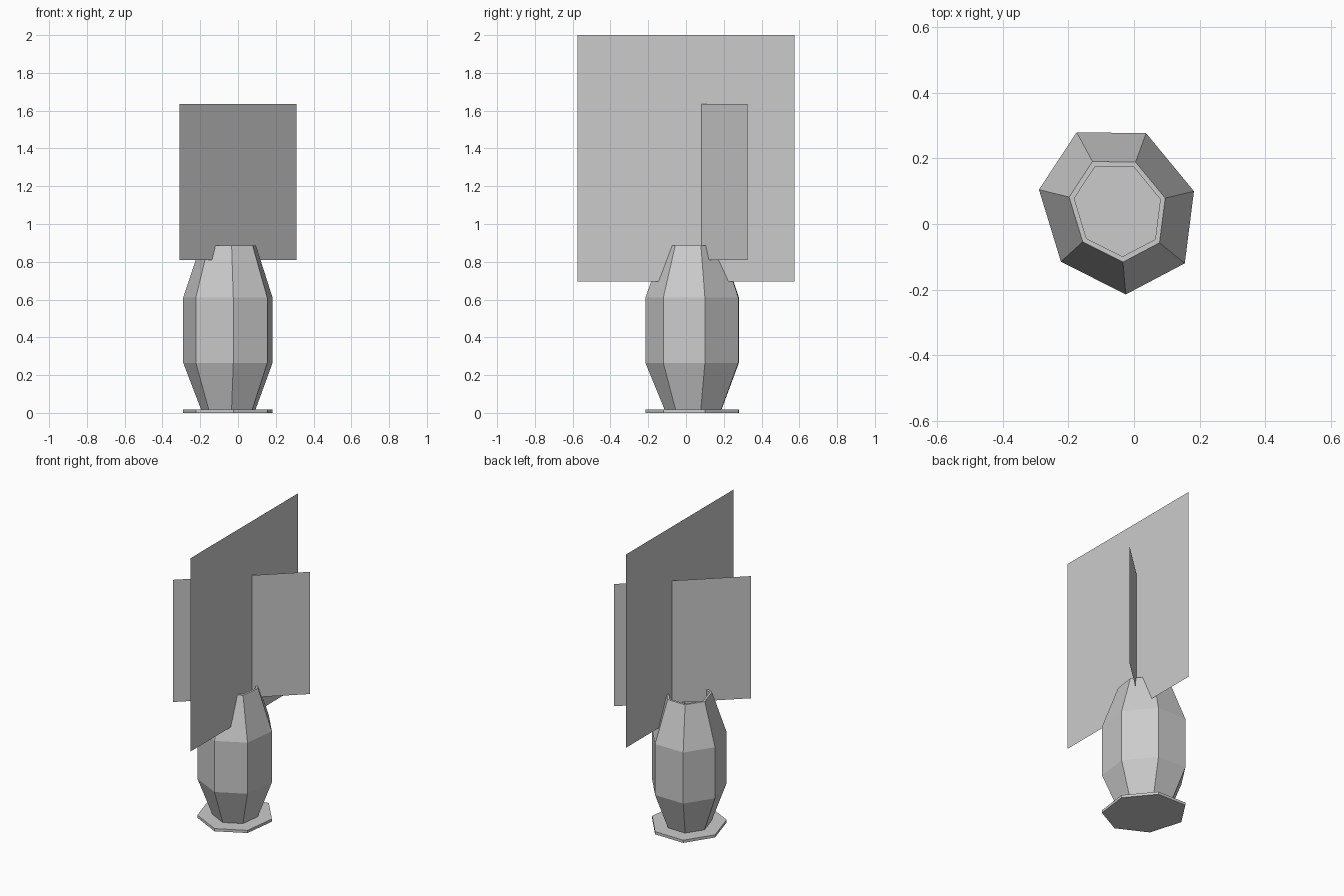
import bpy, bmesh

cube = bpy.data.objects.get("Cube")
if cube:
    bpy.data.objects.remove(cube, do_unlink=True)

grey = bpy.data.materials.new("plain_grey")
grey.use_nodes = True
grey.diffuse_color = (0.6, 0.6, 0.6, 1)
bsdf = next(n for n in grey.node_tree.nodes if n.type == 'BSDF_PRINCIPLED')
bsdf.inputs["Base Color"].default_value = grey.diffuse_color

# Seven-sided outline shared by the vase and its foot
CENTRE = (-0.048, 0.045)
OUTLINE = [(0.183, 0.1), (0.037, 0.277), (-0.175, 0.28), (-0.29, 0.105),
           (-0.223, -0.115), (-0.025, -0.215), (0.155, -0.12)]


def finish(name, bm):
    mesh = bpy.data.meshes.new(name)
    bm.to_mesh(mesh)
    bm.free()
    mesh.materials.append(grey)
    obj = bpy.data.objects.new(name, mesh)
    bpy.context.collection.objects.link(obj)
    return obj


def loft(name, profile):
    """Stack scaled copies of the outline, given as (scale, height), and cap both ends."""
    bm = bmesh.new()
    rings = []
    for scale, z in profile:
        rings.append([bm.verts.new((CENTRE[0] + (x - CENTRE[0]) * scale,
                                    CENTRE[1] + (y - CENTRE[1]) * scale, z))
                      for x, y in OUTLINE])
    n = len(OUTLINE)
    for low, high in zip(rings, rings[1:]):
        for i in range(n):
            j = (i + 1) % n
            bm.faces.new((low[i], low[j], high[j], high[i]))
    bm.faces.new(rings[0][::-1])
    bm.faces.new(rings[-1])
    return finish(name, bm)


def card(name, start, end, bottom, top):
    """Upright flat sheet between two ground points."""
    bm = bmesh.new()
    corners = [(*start, bottom), (*end, bottom), (*end, top), (*start, top)]
    bm.faces.new([bm.verts.new(c) for c in corners])
    return finish(name, bm)


# Foot plate
loft("vase_foot", [(1, 0), (1, 0.018)])

# Vase: outer wall, rim, then inner wall and floor
loft("vase_body", [(0.61, 0.018), (1, 0.265), (1, 0.61), (0.62, 0.885),
                   (0.555, 0.885), (0.555, 0.6)])

# Crossed plant sheets
card("large_plant_sheet", (0.047, -0.575), (0.047, 0.575), 0.695, 2.0)
card("small_plant_sheet", (-0.31, -0.25), (0.31, 0.325), 0.81, 1.635)
